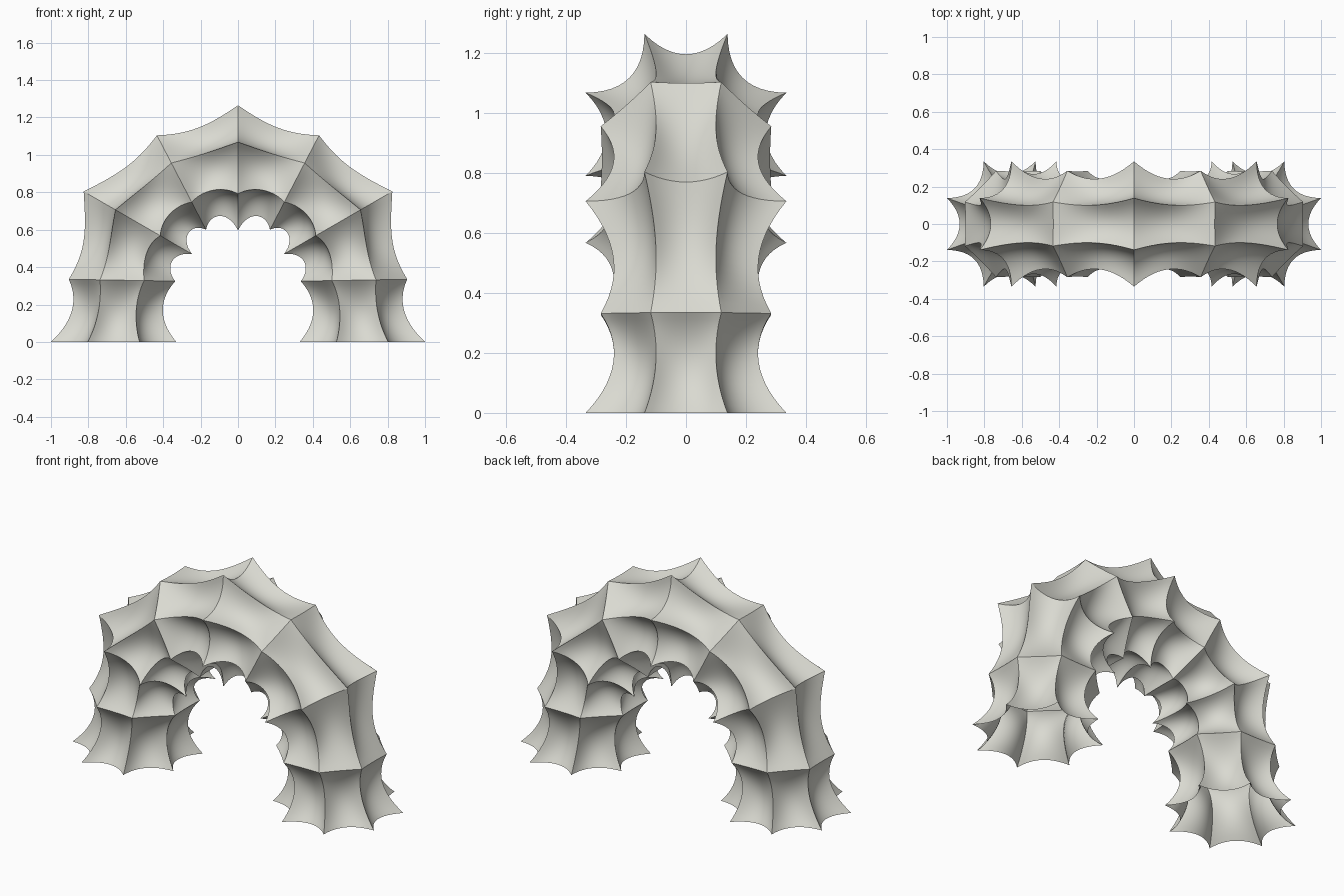
import bpy, bmesh, math
from mathutils import Vector

if "Cube" in bpy.data.objects:
    bpy.data.objects.remove(bpy.data.objects["Cube"])

SIDES, DV, DU = 8, 12, 14
APOTHEM = 0.335

# Left half rings: centre x, centre z, tilt in degrees, scale, edge sag
left = [(-0.665, 0.0, 0, 1.0, 0.068),
        (-0.62, 0.33, 1, 0.85, 0.004),
        (-0.535, 0.637, 30, 1.0, 0.068),
        (-0.302, 0.852, 62.5, 0.85, 0.004)]
top = [(0.0, 0.93, 90, 1.0, 0.068)]
right = [(-x, z, 180 - t, s, g) for x, z, t, s, g in reversed(left)]
rings = left + top + right


def octagon(j, v, scale, sag):
    """Point on the scalloped octagon: side j, fraction v."""
    rad = APOTHEM / math.cos(math.pi / SIDES)
    a, b = [(k - 0.5) * 2 * math.pi / SIDES for k in (j, j + 1)]
    mid = (a + b) / 2
    p = Vector((math.cos(a), math.sin(a))) * rad * (1 - v)
    p += Vector((math.cos(b), math.sin(b))) * rad * v
    p *= scale
    return p - Vector((math.cos(mid), math.sin(mid))) * sag * 4 * v * (1 - v)


def centre(i, u):
    """Smooth centre line through the ring centres."""
    def c(k):
        if k < 0:
            return 2 * c(0) - c(1)
        if k >= len(rings):
            return 2 * c(len(rings) - 1) - c(len(rings) - 2)
        return Vector(rings[k][:2])
    p0, p1, p2, p3 = (c(i + d) for d in (-1, 0, 1, 2))
    return 0.5 * (2 * p1 + (p2 - p0) * u + (2 * p0 - 5 * p1 + 4 * p2 - p3) * u * u
                  + (3 * p1 - p0 - 3 * p2 + p3) * u ** 3)


def lerp(a, b, u):
    return a + (b - a) * u


# Pinched tube arch, open at both feet
bm = bmesh.new()
rows = []
for i in range(len(rings) - 1):
    A, B = rings[i], rings[i + 1]
    last = i == len(rings) - 2
    for k in range(DU + (1 if last else 0)):
        u = k / DU
        c = centre(i, u)
        t = math.radians(lerp(A[2], B[2], u))
        scale = lerp(A[3], B[3], u) - 0.2 * 4 * u * (1 - u)
        sag = lerp(A[4], B[4], u)
        row = []
        for j in range(SIDES):
            for m in range(DV):
                p = octagon(j, m / DV, scale, sag)
                row.append(bm.verts.new((c.x - math.cos(t) * p.x, p.y,
                                         max(0.0, c.y + math.sin(t) * p.x))))
        rows.append(row)
n = SIDES * DV
for r0, r1 in zip(rows, rows[1:]):
    for k in range(n):
        bm.faces.new((r0[k], r0[(k + 1) % n], r1[(k + 1) % n], r1[k]))
bmesh.ops.recalc_face_normals(bm, faces=bm.faces)

mesh = bpy.data.meshes.new("arch_tube")
bm.to_mesh(mesh)
bm.free()
arch = bpy.data.objects.new("arch_tube", mesh)
bpy.context.collection.objects.link(arch)

# Warm light grey
mat = bpy.data.materials.new("warm_grey")
mat.diffuse_color = (0.70, 0.70, 0.64, 1)
mat.use_nodes = True
mat.node_tree.nodes["Principled BSDF"].inputs["Base Color"].default_value = mat.diffuse_color
mesh.materials.append(mat)

bpy.context.view_layer.objects.active = arch
arch.select_set(True)
bpy.ops.object.shade_smooth_by_angle(angle=math.radians(30))
